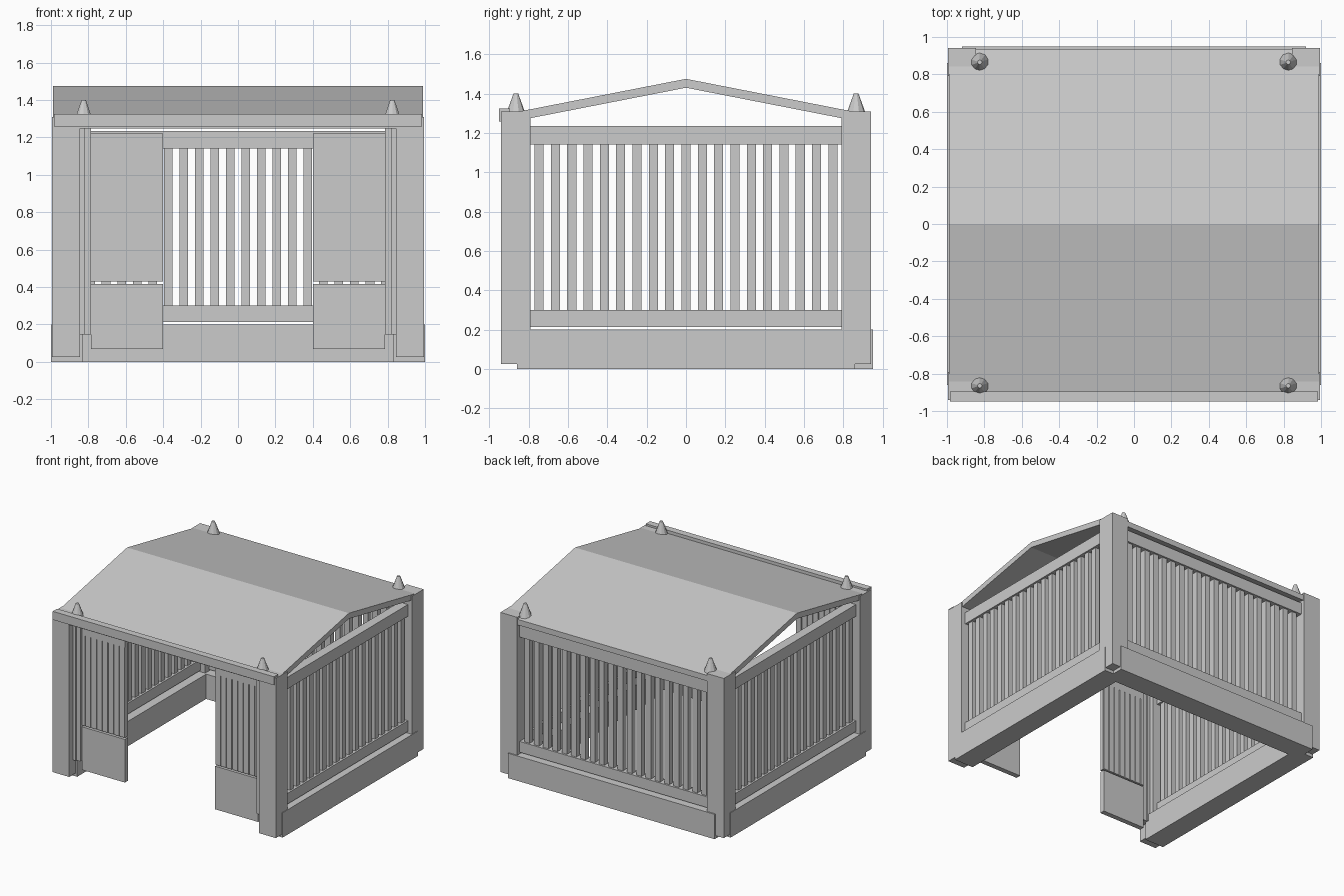
import bpy, bmesh, math

if "Cube" in bpy.data.objects:
    bpy.data.objects.remove(bpy.data.objects["Cube"])

grey = bpy.data.materials.new("light grey")
grey.diffuse_color = (0.6, 0.6, 0.6, 1)
grey.use_nodes = True
grey.node_tree.nodes["Principled BSDF"].inputs["Base Color"].default_value = grey.diffuse_color


def finish(name, bm):
    bmesh.ops.recalc_face_normals(bm, faces=bm.faces)
    mesh = bpy.data.meshes.new(name)
    bm.to_mesh(mesh)
    bm.free()
    mesh.materials.append(grey)
    obj = bpy.data.objects.new(name, mesh)
    bpy.context.collection.objects.link(obj)
    return obj


def boxes(name, spans):
    """One object from boxes given as (x0, x1, y0, y1, z0, z1)."""
    bm = bmesh.new()
    for x0, x1, y0, y1, z0, z1 in spans:
        verts = bmesh.ops.create_cube(bm, size=1)["verts"]
        for v in verts:
            v.co = ((x0 + x1) / 2 + v.co.x * (x1 - x0),
                    (y0 + y1) / 2 + v.co.y * (y1 - y0),
                    (z0 + z1) / 2 + v.co.z * (z1 - z0))
    return finish(name, bm)


def side_span(s, a, b):
    """Mirror an interval to the side s."""
    return (a, b) if s > 0 else (-b, -a)


PITCH, HALF = 0.083, 0.023

# Corner posts and their tapered finials
for sx in (-1, 1):
    for sy in (-1, 1):
        boxes("corner_post", [(*side_span(sx, 0.845, 0.995),
                               *side_span(sy, 0.79, 0.94), 0.025, 1.31)])
        bm = bmesh.new()
        bmesh.ops.create_cone(bm, cap_ends=True, segments=10,
                              radius1=0.052, radius2=0.012, depth=0.11)
        bmesh.ops.translate(bm, verts=bm.verts,
                            vec=(sx * 0.825, sy * 0.865, 1.345))
        finish("finial", bm)

# Side walls: base board, two rails, balusters
for s in (-1, 1):
    boxes("side_base", [(*side_span(s, 0.83, 1.0), -0.86, 0.86, 0, 0.2)])
    rail = side_span(s, 0.885, 0.96)
    boxes("side_rails", [(*rail, -0.79, 0.79, 0.213, 0.3),
                         (*rail, -0.79, 0.79, 1.14, 1.235)])
    bar = side_span(s, 0.9, 0.945)
    boxes("side_balusters", [(*bar, i * PITCH - HALF, i * PITCH + HALF, 0.29, 1.15)
                             for i in range(-9, 10)])

# Back wall
boxes("back_base", [(-0.92, 0.92, 0.78, 0.95, 0, 0.2)])
boxes("back_rails", [(-0.845, 0.845, 0.835, 0.91, 0.213, 0.3),
                     (-0.845, 0.845, 0.835, 0.91, 1.14, 1.235)])
boxes("back_balusters", [((i + 0.5) * PITCH - HALF, (i + 0.5) * PITCH + HALF,
                          0.85, 0.895, 0.29, 1.15) for i in range(-10, 10)])

# Front beam
boxes("front_beam", [(-0.985, 0.985, -0.95, -0.895, 1.257, 1.325)])

# Front jambs and hanging gate panels on both sides of the opening
for s in (-1, 1):
    boxes("gate_jamb", [(*side_span(s, 0.785, 0.82), -0.885, -0.835, 0.145, 1.25),
                        (*side_span(s, 0.82, 0.845), -0.895, -0.825, 0.145, 1.25)])
    boxes("gate_lower_panel", [(*side_span(s, 0.402, 0.785), -0.865, -0.825, 0.07, 0.417)])
    boxes("gate_upper_panel", [(*side_span(s, 0.402, 0.785), -0.857, -0.833, 0.43, 1.22),
                               (*side_span(s, 0.402, 0.785), -0.865, -0.825, 1.155, 1.22)])
    slats = []
    for i in range(8):
        a = 0.404 + i * 0.0505
        x = side_span(s, a, min(a + 0.044, 0.785))
        slats.append((*x, -0.865, -0.825, 0.43, 1.155))
    boxes("gate_slats", slats)

# Gabled roof sheet, extruded along x
profile = [(-0.935, 1.292), (0, 1.475), (0.935, 1.292),
           (0.935, 1.247), (0, 1.43), (-0.935, 1.247)]
bm = bmesh.new()
ends = [[bm.verts.new((x, y, z)) for y, z in profile] for x in (-0.988, 0.988)]
for e in ends:
    bm.faces.new((e[0], e[1], e[4], e[5]))
    bm.faces.new((e[1], e[2], e[3], e[4]))
for i in range(6):
    j = (i + 1) % 6
    bm.faces.new((ends[0][i], ends[0][j], ends[1][j], ends[1][i]))
finish("roof", bm)
